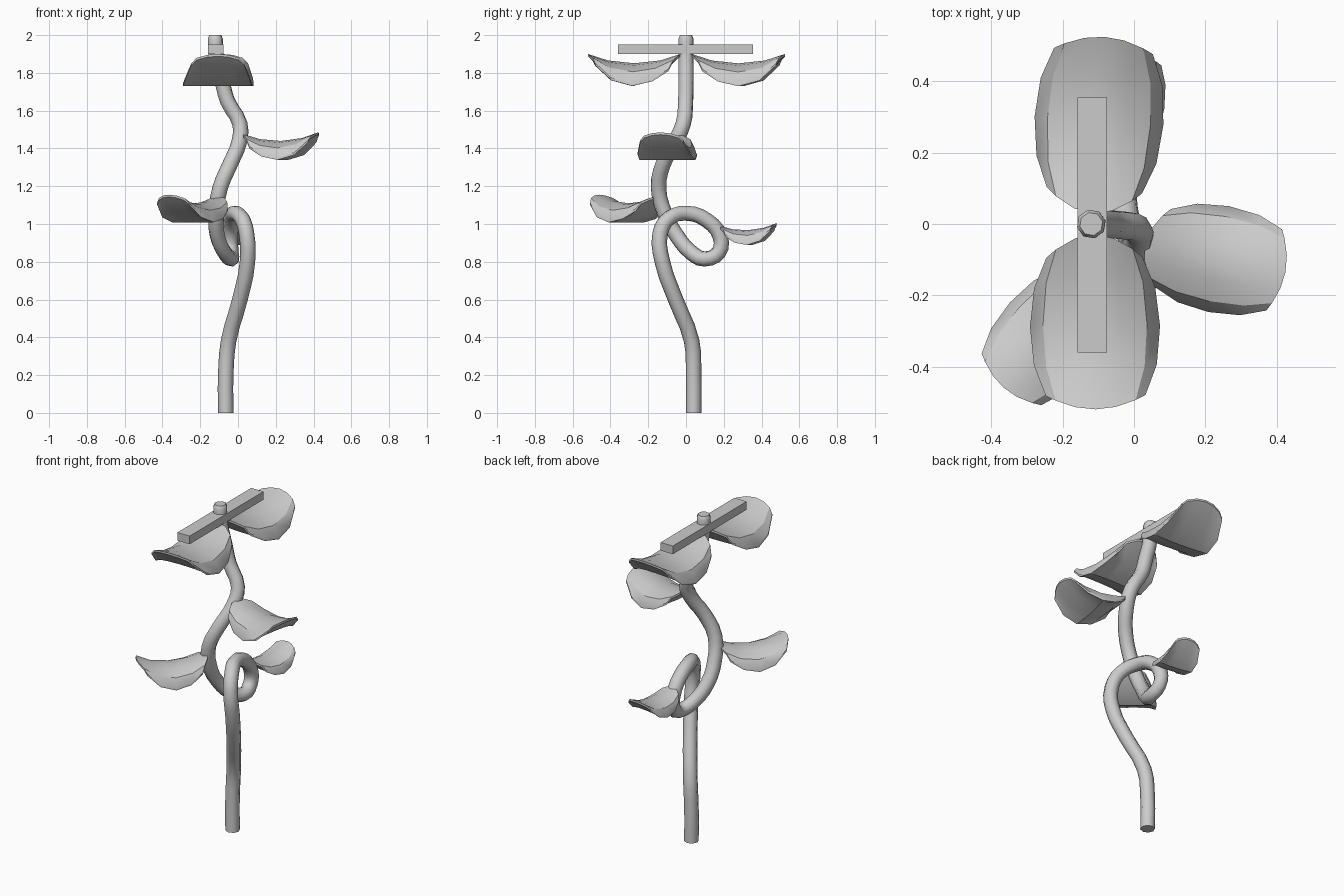
import bpy, bmesh, math
from mathutils import Vector

cube = bpy.data.objects.get("Cube")
if cube:
    bpy.data.objects.remove(cube, do_unlink=True)

grey = bpy.data.materials.new("plain grey")
grey.use_nodes = True
grey.diffuse_color = (0.6, 0.6, 0.6, 1)
grey.node_tree.nodes["Principled BSDF"].inputs["Base Color"].default_value = (0.6, 0.6, 0.6, 1)


def add_object(name, data):
    obj = bpy.data.objects.new(name, data)
    bpy.context.collection.objects.link(obj)
    data.materials.append(grey)
    bpy.ops.object.select_all(action='DESELECT')
    obj.select_set(True)
    bpy.context.view_layer.objects.active = obj
    return obj


# Looping vine stem
path = [(-.065, .04, 0), (-.065, .04, .2), (-.05, .03, .38), (.01, -.055, .6),
        (.05, -.125, .8), (.045, -.137, .95), (.02, -.09, 1.03), (-.02, 0, 1.057),
        (-.035, .11, 1.02), (-.04, .182, .93), (-.038, .173, .85), (-.035, .1, .815),
        (-.07, .03, .847), (-.11, -.05, .94), (-.115, -.11, 1.05), (-.095, -.145, 1.19),
        (-.04, -.12, 1.32), (.005, -.06, 1.43), (.01, -.015, 1.53), (-.055, -.002, 1.65),
        (-.085, 0, 1.76), (-.115, 0, 1.88), (-.12, 0, 1.98), (-.12, 0, 2)]
curve = bpy.data.curves.new("stem", 'CURVE')
curve.dimensions = '3D'
curve.bevel_depth = .041
curve.bevel_resolution = 2
curve.resolution_u = 3
curve.use_fill_caps = True
spline = curve.splines.new('BEZIER')
spline.bezier_points.add(len(path) - 1)
for point, co in zip(spline.bezier_points, path):
    point.co = co
    point.handle_left_type = point.handle_right_type = 'AUTO'
spline.bezier_points[-1].radius = .8
add_object("stem", curve)
bpy.ops.object.convert(target='MESH')
bpy.ops.object.shade_smooth_by_angle(angle=math.radians(60))

# Crossbar at the top
bpy.ops.mesh.primitive_cube_add(size=1, location=(-.1175, -.0025, 1.925))
bar = bpy.context.object
bar.name = "crossbar"
bar.scale = (.083, .715, .05)
bar.data.materials.append(grey)


# Leaves: arched on top, flat below in the middle, thin at both ends
# (distance across, droop) and (distance along, half width, sag, droop, underside flatness)
ACROSS = [(-1, 1), (-.8, .42), (-.4, .1), (0, 0), (.4, .1), (.8, .42), (1, 1)]
ALONG = [(0, .27, 0, .16, 0), (.22, .34, .07, .2, .7), (.5, .365, .1, .22, 1),
         (.78, .345, .07, .19, .7), (1, .28, 0, .1, 0)]


def leaf(name, base, tip, width=1):
    base, tip = Vector(base), Vector(tip)
    axis = tip - base
    length = axis.length
    side = Vector((axis.y, -axis.x, 0)).normalized()
    bm = bmesh.new()
    upper, lower = [], []
    for t, half, sag, droop, flat in ALONG:
        top_row, under_row = [], []
        for s, d in ACROSS:
            # Both ends are rounded by pulling in the outer columns
            u = t + s * s * (.13 * (1 - t) - .08 * t)
            co = base + axis * u + side * (s * half * length * width)
            under_droop = d + (1 - d) * flat
            top_row.append(bm.verts.new(co - Vector((0, 0, (sag + d * droop) * length))))
            drop = (sag + under_droop * droop) * length + .012
            under_row.append(bm.verts.new(co - Vector((0, 0, drop))))
        upper.append(top_row)
        lower.append(under_row)
    for grid in (upper, lower):
        for a, b in zip(grid, grid[1:]):
            for i in range(len(ACROSS) - 1):
                bm.faces.new((a[i], b[i], b[i + 1], a[i + 1]))
    # Rim joining the two surfaces
    rims = []
    for grid in (upper, lower):
        rims.append(grid[0] + [r[-1] for r in grid[1:]] + grid[-1][-2::-1]
                    + [r[0] for r in grid[-2:0:-1]])
    count = len(rims[0])
    for i in range(count):
        j = (i + 1) % count
        bm.faces.new((rims[0][i], rims[0][j], rims[1][j], rims[1][i]))
    bmesh.ops.recalc_face_normals(bm, faces=bm.faces)
    mesh = bpy.data.meshes.new(name)
    bm.to_mesh(mesh)
    bm.free()
    add_object(name, mesh)
    bpy.ops.object.shade_smooth_by_angle(angle=math.radians(32))


leaf("top_back_leaf", (-.115, .03, 1.9), (-.083, .525, 1.9))
leaf("top_front_leaf", (-.112, -.03, 1.9), (-.107, -.52, 1.9), 1.02)
leaf("side_leaf", (.03, -.058, 1.475), (.425, -.135, 1.485), 1.03)
leaf("lower_front_leaf", (-.1, -.155, 1.145), (-.365, -.46, 1.155), .98)
leaf("lower_back_leaf", (-.04, .18, .99), (.0, .48, 1.005), .95)
